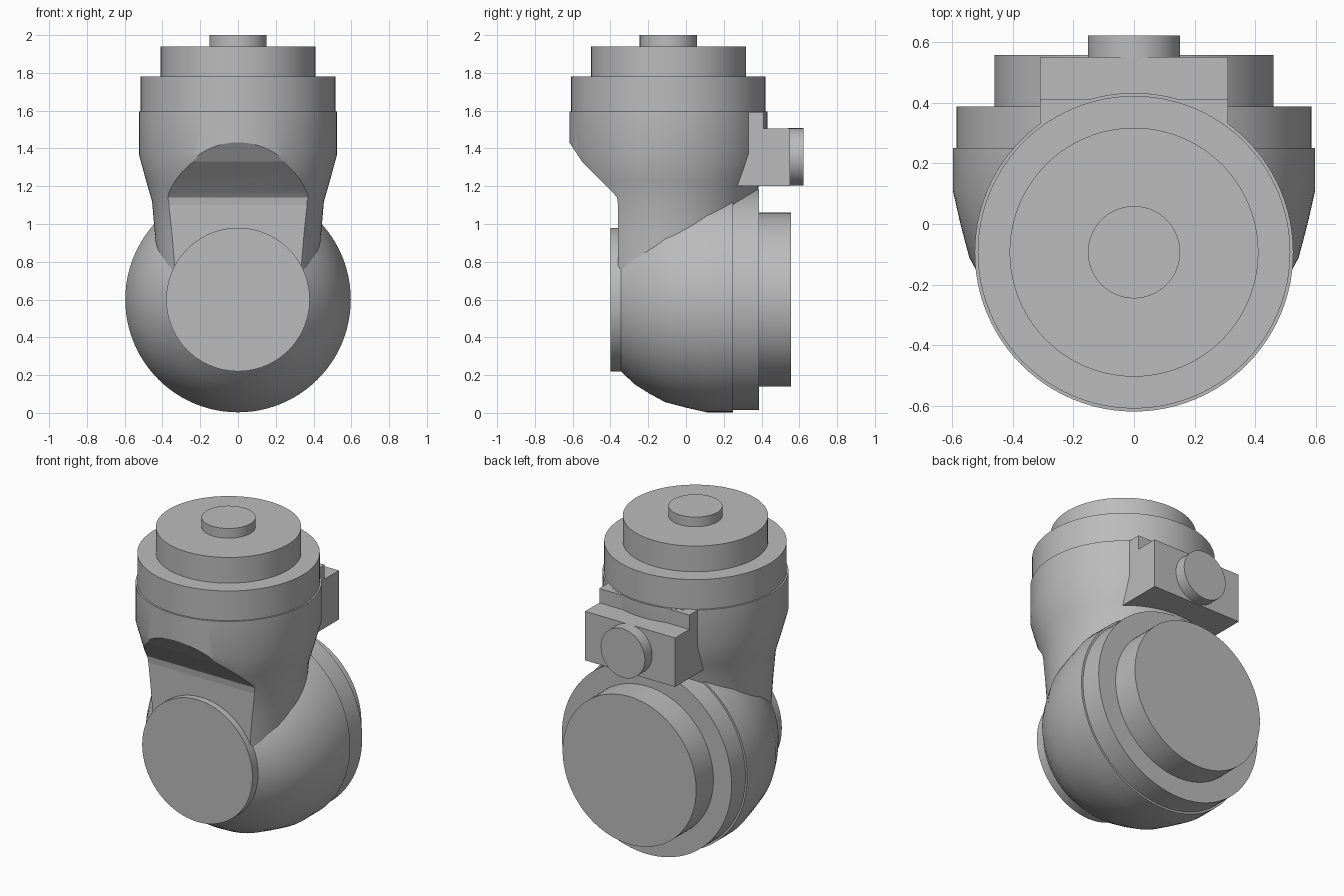
import bpy, bmesh, math
from mathutils import Matrix, Vector

cube = bpy.data.objects.get("Cube")
if cube:
    bpy.data.objects.remove(cube, do_unlink=True)

SEGMENTS = 96
AXIS_Y = -0.093      # upright axis, position in y
AXIS_Z = 0.6         # horizontal axis, height

grey = bpy.data.materials.new("light_grey")
grey.use_nodes = True
colour = (0.5, 0.5, 0.5, 1)
grey.diffuse_color = colour
grey.node_tree.nodes["Principled BSDF"].inputs["Base Color"].default_value = colour


def make_object(name, bm):
    bmesh.ops.recalc_face_normals(bm, faces=bm.faces)
    mesh = bpy.data.meshes.new(name)
    bm.to_mesh(mesh)
    bm.free()
    mesh.materials.append(grey)
    obj = bpy.data.objects.new(name, mesh)
    bpy.context.collection.objects.link(obj)
    return obj


def smooth(obj, angle=30):
    bpy.ops.object.select_all(action='DESELECT')
    obj.select_set(True)
    bpy.context.view_layer.objects.active = obj
    bpy.ops.object.shade_smooth_by_angle(angle=math.radians(angle))


def lathe(name, profile, along_y=False, height=AXIS_Z):
    """Closed solid of rings from (radius, distance along axis) pairs."""
    bm = bmesh.new()
    rings = []
    for radius, dist in profile:
        ring = []
        for i in range(SEGMENTS):
            a = math.tau * i / SEGMENTS
            u, v = radius * math.cos(a), radius * math.sin(a)
            co = (u, dist, height + v) if along_y else (u, AXIS_Y + v, dist)
            ring.append(bm.verts.new(co))
        rings.append(ring)
    for low, high in zip(rings, rings[1:]):
        for i in range(SEGMENTS):
            j = (i + 1) % SEGMENTS
            bm.faces.new((low[i], low[j], high[j], high[i]))
    bm.faces.new(rings[0])
    bm.faces.new(rings[-1])
    obj = make_object(name, bm)
    smooth(obj)
    return obj


def disc(name, radius, start, end, **kw):
    return lathe(name, [(radius, start), (radius, end)], **kw)


def prism(name, outline, half_width):
    """Side outline of (y, z) points extruded across x."""
    bm = bmesh.new()
    face = bm.faces.new([bm.verts.new((-half_width, y, z)) for y, z in outline])
    moved = bmesh.ops.extrude_face_region(bm, geom=[face])["geom"]
    verts = [g for g in moved if isinstance(g, bmesh.types.BMVert)]
    bmesh.ops.translate(bm, verts=verts, vec=(2 * half_width, 0, 0))
    return make_object(name, bm)


# Upright housing: turned body with a scooped flat on its front
housing = lathe("upper_housing", [
    (0.42, 0.6), (0.43, 0.8), (0.44, 0.95), (0.455, 1.12),
    (0.487, 1.23), (0.525, 1.37), (0.525, 1.595)])
cutter = prism("front_scoop_cutter", [
    (-0.9, 1.5), (-0.66, 1.5), (-0.62, 1.435), (-0.55, 1.33), (-0.385, 1.165),
    (-0.365, 1.14), (-0.36, 1.1), (-0.36, 0.5), (-0.9, 0.5)], 0.8)
cut = housing.modifiers.new("front_scoop", 'BOOLEAN')
cut.operation = 'DIFFERENCE'
cut.solver = 'EXACT'
cut.object = cutter
bpy.context.view_layer.objects.active = housing
bpy.ops.object.modifier_apply(modifier=cut.name)
bpy.data.objects.remove(cutter, do_unlink=True)
smooth(housing)

# Stacked caps on top
disc("top_ring", 0.515, 1.59, 1.78)
disc("top_plate", 0.41, 1.775, 1.94)
disc("top_stub", 0.152, 1.935, 2.0)

# Rounded lower housing along the horizontal axis
lathe("lower_housing", [
    (0.38, -0.345), (0.45, -0.27), (0.5, -0.19), (0.543, -0.11),
    (0.572, 0.0), (0.597, 0.11), (0.597, 0.25)], along_y=True)
disc("front_cover", 0.38, -0.4, -0.34, along_y=True)
disc("rear_flange", 0.585, 0.245, 0.387, along_y=True)
disc("rear_cover", 0.46, 0.38, 0.557, along_y=True)

# Stepped connector block at the back with its round socket
prism("connector_block", [
    (0.1, 1.2), (0.55, 1.2), (0.55, 1.505), (0.41, 1.505),
    (0.41, 1.594), (0.1, 1.594)], 0.31)
disc("connector_socket", 0.152, 0.54, 0.622, along_y=True, height=1.355)
